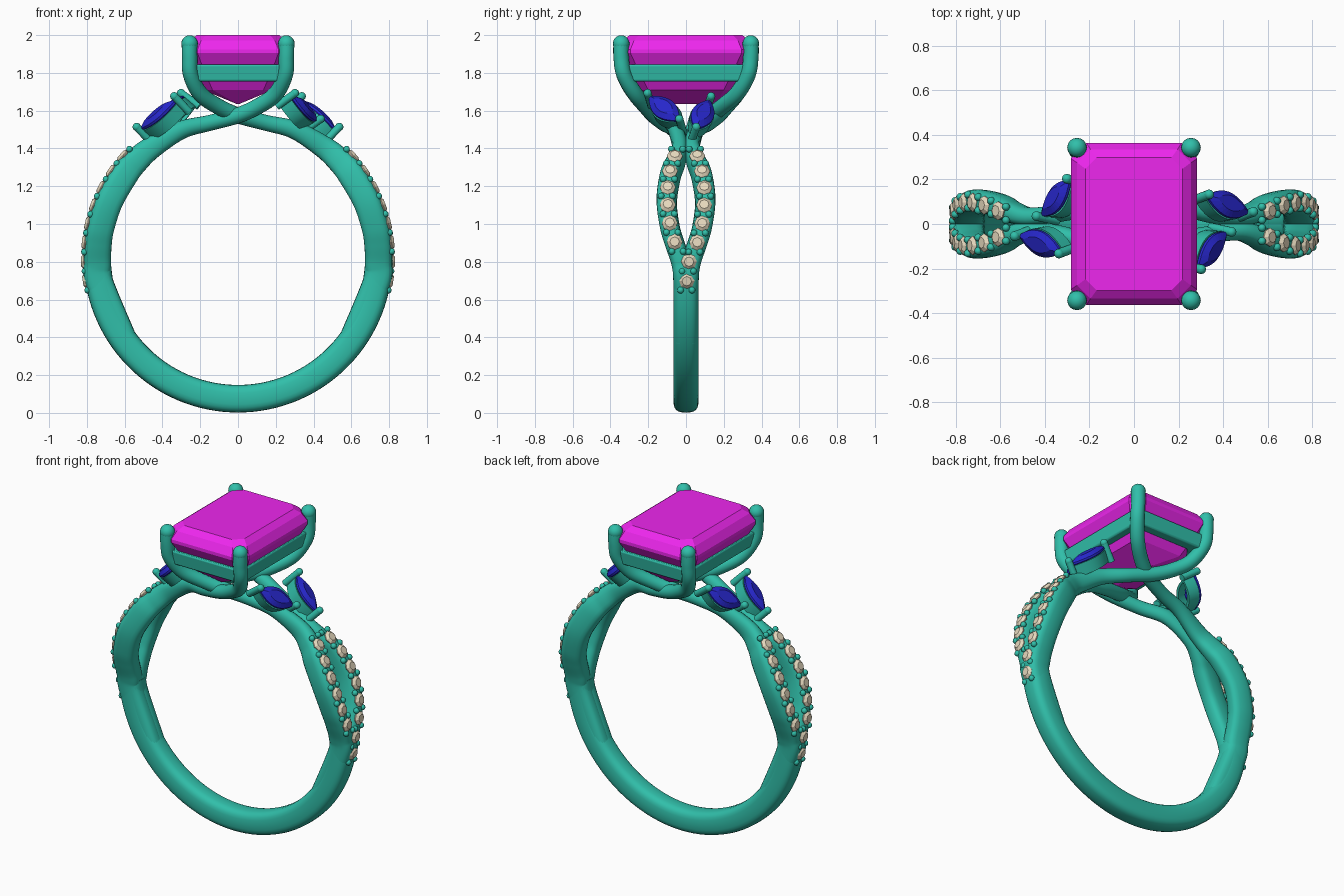
import bpy, bmesh, math
from mathutils import Vector, Matrix

if "Cube" in bpy.data.objects:
    bpy.data.objects.remove(bpy.data.objects["Cube"])

def material(name, rgb):
    m = bpy.data.materials.new(name)
    m.diffuse_color = (*rgb, 1)
    m.use_nodes = True
    m.node_tree.nodes["Principled BSDF"].inputs["Base Color"].default_value = m.diffuse_color
    return m

METAL = material("metal", (0.03, 0.52, 0.40))
PINK = material("centre_gem", (0.85, 0.02, 0.85))
BLUE = material("side_gem", (0.02, 0.02, 0.60))
CREAM = material("pave_gem", (0.80, 0.70, 0.52))
CZ = 0.82                     # height of the ring centre

def finish(name, bm, mat, smooth=True):
    bmesh.ops.recalc_face_normals(bm, faces=bm.faces)
    me = bpy.data.meshes.new(name)
    bm.to_mesh(me)
    bm.free()
    me.materials.append(mat)
    ob = bpy.data.objects.new(name, me)
    bpy.context.collection.objects.link(ob)
    if smooth:
        bpy.ops.object.select_all(action='DESELECT')
        ob.select_set(True)
        bpy.context.view_layer.objects.active = ob
        bpy.ops.object.shade_smooth_by_angle(angle=math.radians(40))
    return ob

def loft(bm, rings, closed=False):
    """Skin a list of equal-length point rings, capped or joined end to end."""
    vs = [[bm.verts.new(p) for p in r] for r in rings]
    n = len(vs[0])
    pairs = list(zip(vs, vs[1:])) + ([(vs[-1], vs[0])] if closed else [])
    for a, b in pairs:
        for i in range(n):
            j = (i + 1) % n
            bm.faces.new((a[i], a[j], b[j], b[i]))
    if not closed:
        bm.faces.new(vs[0])
        bm.faces.new(vs[-1])

def ball(bm, pos, r, seg=10):
    bmesh.ops.create_uvsphere(bm, u_segments=seg, v_segments=seg * 2 // 3, radius=r,
                              matrix=Matrix.Translation(pos))

def interp(ctrl, steps):
    """Catmull-Rom through tuples of any length."""
    c = [ctrl[0]] + ctrl + [ctrl[-1]]
    out = []
    for a, b, d, e in zip(c, c[1:], c[2:], c[3:]):
        for k in range(steps):
            t = k / steps
            out.append([0.5 * (2*q + (r-p)*t + (2*p-5*q+4*r-s)*t*t + (3*q-p-3*r+s)*t**3)
                        for p, q, r, s in zip(a, b, d, e)])
    return out + [list(ctrl[-1])]

def sweep(bm, pts, seg=20):
    """Sweep a rounded box (x, y, z, half depth, half width, squareness) by parallel transport."""
    P = [Vector(p[:3]) for p in pts]
    up = P[0] - Vector((0, 0, CZ))
    rings = []
    for i, p in enumerate(pts):
        t = (P[min(i + 1, len(P) - 1)] - P[max(i - 1, 0)]).normalized()
        up = (up - t * up.dot(t)).normalized()
        side = t.cross(up)
        e = 2 / p[5]
        ring = []
        for k in range(seg):
            a = math.tau * k / seg
            c, s = math.cos(a), math.sin(a)
            ring.append(P[i] + up * math.copysign(abs(c)**e, c) * p[3]
                        + side * math.copysign(abs(s)**e, s) * p[4])
        rings.append(ring)
    loft(bm, rings)

def polar(deg, y, r):
    a = math.radians(deg)
    return (r * math.sin(a), y, CZ + r * math.cos(a))

# lower band
bm = bmesh.new()
sweep(bm, [polar(94 + 172 * i / 60, 0, 0.745) + (0.073, 0.067, 3.0) for i in range(61)], 24)
finish("lower_band", bm, METAL)

# split strands that run up each shoulder, cross under the gem and end as prongs
SPLIT = [(125, .012), (100, .015), (92, .026), (84, .06), (77, .086), (66, .102),
         (54, .082), (47, .053), (39, .03)]
def split_y(deg):
    for (a, ya), (b, yb) in zip(SPLIT, SPLIT[1:]):
        if b <= deg <= a:
            t = (a - deg) / (a - b)
            return ya + (yb - ya) * t
    return SPLIT[-1][1]

for sx, sy in ((1, 1), (-1, -1), (1, -1), (-1, 1)):
    off = 0.02 * sx * sy
    ctrl = [polar(d, y, .745) + (.073, .052, 3.0) for d, y in SPLIT[:-2]]
    ctrl += [polar(47, .053, .745) + (.068, .048, 2.7), polar(38, .032, .742) + (.06, .042, 2.3)]
    ctrl += [(.30, .055, 1.497, .048, .04, 2), (.15, .10 + off, 1.535, .042, .04, 2),
             (0, .15 + off, 1.575, .042, .042, 2), (-.11, .205 + off / 2, 1.625, .042, .042, 2),
             (-.20, .27, 1.69, .042, .042, 2), (-.25, .328, 1.79, .041, .041, 2),
             (-.256, .343, 1.88, .041, .041, 2), (-.256, .343, 1.955, .042, .042, 2)]
    pts = [[p[0] * sx, p[1] * sy] + p[2:] for p in interp(ctrl, 7)]
    bm = bmesh.new()
    sweep(bm, pts)
    ball(bm, (-.256 * sx, .343 * sy, 1.955), .044, 16)
    finish("shoulder_strand_and_prong", bm, METAL)

# pave stones and beads: the long row carries on down the single band
for sx, sy, start, count in ((1, 1, 98.5, 8), (-1, -1, 98.5, 8), (1, -1, 84, 6), (-1, 1, 84, 6)):
    gems, beads = bmesh.new(), bmesh.new()
    step = (start - 48.5) / (count - 1)
    for i in range(count + 1):
        d = start - i * step
        if i < count:
            y = split_y(d) - (.013 if d > 90 else 0)
            p = Vector(polar(d, y, .812))
            n = Vector(polar(d, 0, 1)) - Vector((0, 0, CZ))
            rot = Vector((0, 0, 1)).rotation_difference(n).to_matrix().to_4x4()
            flip = Matrix.Diagonal((sx, sy, 1, 1))
            m = flip @ Matrix.Translation(p) @ rot
            loft(gems, [[m @ Vector((r * math.cos(math.tau * k / 8), r * math.sin(math.tau * k / 8), z))
                         for k in range(8)] for r, z in ((.015, -.03), (.042, 0), (.042, .005), (.025, .019))])
        db = d + step / 2
        yb = split_y(db) - (.013 if db > 90 else 0)
        for w in (-.03, .03):
            q = polar(db, yb + w, .814)
            ball(beads, (q[0] * sx, q[1] * sy, q[2]), .018)
    finish("pave_stones", gems, CREAM, False)
    finish("pave_beads", beads, METAL)

# step-cut centre gem
def octagon(hx, hy, z, c):
    c = min(c, hx * .8)
    return [Vector(v) for v in ((hx, -hy + c, z), (hx, hy - c, z), (hx - c, hy, z), (-hx + c, hy, z),
                                (-hx, hy - c, z), (-hx, -hy + c, z), (-hx + c, -hy, z), (hx - c, -hy, z))]
bm = bmesh.new()
loft(bm, [octagon(*r) for r in ((.006, .165, 1.635, .01), (.185, .25, 1.71, .05), (.243, .315, 1.82, .06),
                                (.284, .364, 1.905, .07), (.284, .364, 1.925, .07),
                                (.255, .335, 1.972, .06), (.218, .298, 2.0, .05))])
finish("centre_gem", bm, PINK, False)

# rail around the gem
bm = bmesh.new()
loft(bm, [octagon(*r) for r in ((.258, .338, 1.755, .04), (.27, .35, 1.845, .04),
                                (.215, .29, 1.845, .04), (.20, .275, 1.755, .04))], True)
rail = finish("gem_rail", bm, METAL)
bev = rail.modifiers.new("soft_edges", 'BEVEL')
bev.width, bev.segments = .01, 2

# marquise side gems with cup and end pins
def lens(L, W, z, m, n=12):
    ts = [-1 + 2 * i / n for i in range(n + 1)]
    top = [(L * t, W * (1 - t * t), z) for t in ts]
    low = [(L * t, -W * (1 - t * t), z) for t in reversed(ts[1:-1])]
    return [m @ Vector(v) for v in top + low]

MARQUISE = [((.285, -.195, 1.675), (.415, -.035, 1.545), (.6, -.35, .7)),
            ((.325, .125, 1.655), (.515, .05, 1.50), (.5, .3, .8))]
for a, b, n in MARQUISE:
    for s in (1, -1):
        spin = Matrix.Diagonal((s, s, 1))
        A, B, N = spin @ Vector(a), spin @ Vector(b), spin @ Vector(n)
        X = (B - A).normalized()
        N = (N - X * N.dot(X)).normalized()
        M = Matrix((X, N.cross(X), N)).transposed().to_4x4()
        M.translation = (A + B) / 2
        L = (B - A).length / 2
        bm = bmesh.new()
        loft(bm, [lens(*r, M) for r in ((.02, .01, -.06), (L, .06, -.006), (L, .06, .006),
                                        (L * .62, .035, .026))])
        finish("marquise_gem", bm, BLUE, False)
        bm = bmesh.new()
        loft(bm, [lens(*r, M) for r in ((L * .92, .054, -.085), (L, .064, -.012),
                                        (L * .85, .045, -.012), (L * .78, .036, -.085))], True)
        finish("marquise_cup", bm, METAL)
        bm = bmesh.new()
        for e in (-1, 1):
            pm = M @ Matrix.Translation((e * (L + .006), 0, -.035))
            bmesh.ops.create_cone(bm, cap_ends=True, segments=12, radius1=.021, radius2=.021,
                                  depth=.12, matrix=pm)
            ball(bm, pm @ Vector((0, 0, .06)), .022, 12)
        finish("marquise_pins", bm, METAL)
